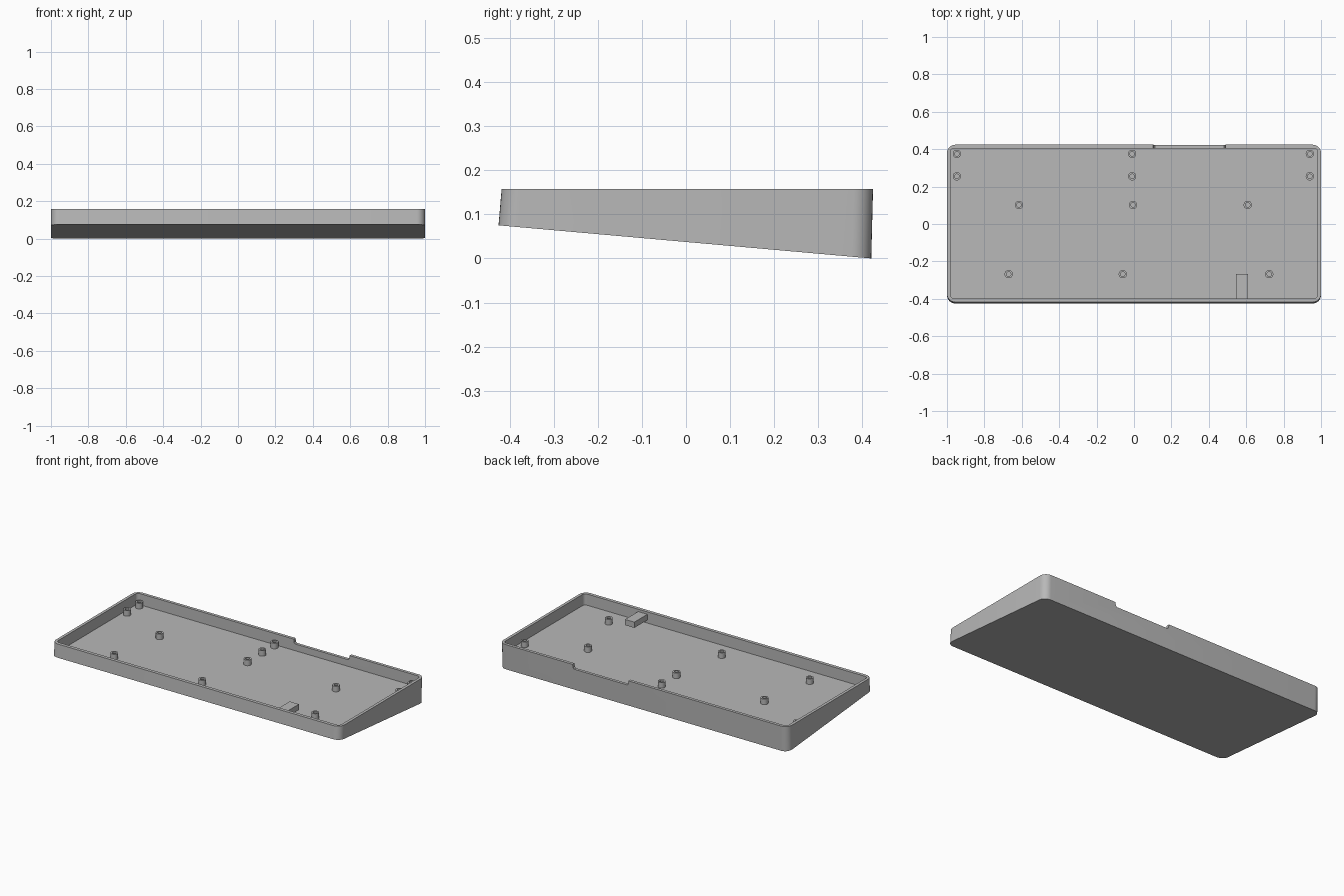
import bpy
import bmesh
from math import cos, sin, pi, radians

cube = bpy.data.objects.get("Cube")
if cube:
    bpy.data.objects.remove(cube, do_unlink=True)

TOP = 0.157
FLOOR = 0.087

grey = bpy.data.materials.new("matte_grey")
grey.use_nodes = True
colour = (0.48, 0.48, 0.48, 1)
grey.diffuse_color = colour
grey.node_tree.nodes["Principled BSDF"].inputs["Base Color"].default_value = colour


def make_object(name, bm):
    bmesh.ops.recalc_face_normals(bm, faces=bm.faces)
    mesh = bpy.data.meshes.new(name)
    bm.to_mesh(mesh)
    bm.free()
    mesh.materials.append(grey)
    obj = bpy.data.objects.new(name, mesh)
    bpy.context.collection.objects.link(obj)
    return obj


def smooth(obj):
    bpy.ops.object.select_all(action="DESELECT")
    obj.select_set(True)
    bpy.context.view_layer.objects.active = obj
    bpy.ops.object.shade_smooth_by_angle(angle=radians(30))


def rounded_rect(half_x, y0, y1, radius, height, steps=8):
    """Rounded rectangle; height maps y to z."""
    points = []
    corners = ((half_x - radius, y1 - radius), (radius - half_x, y1 - radius),
               (radius - half_x, y0 + radius), (half_x - radius, y0 + radius))
    for quarter, (cx, cy) in enumerate(corners):
        for i in range(steps + 1):
            a = (quarter + i / steps) * pi / 2
            x, y = cx + radius * cos(a), cy + radius * sin(a)
            points.append((x, y, height(y)))
    return points


def circle(radius, z, sides=24):
    return [(radius * cos(2 * pi * i / sides), radius * sin(2 * pi * i / sides), z)
            for i in range(sides)]


def loft(bm, loops, cap_start=False, cap_end=False):
    rings = [[bm.verts.new(p) for p in loop] for loop in loops]
    for a, b in zip(rings, rings[1:]):
        for i in range(len(a)):
            j = (i + 1) % len(a)
            bm.faces.new((a[i], a[j], b[j], b[i]))
    if cap_start:
        bm.faces.new(rings[0])
    if cap_end:
        bm.faces.new(rings[-1])


# Wedge-shaped tray with a sloping underside and a level floor
bm = bmesh.new()
loft(bm, [
    rounded_rect(1, -0.425, 0.42, 0.045, lambda y: 0.075 * (0.42 - y) / 0.845),
    rounded_rect(1, -0.418, 0.424, 0.045, lambda y: TOP),
    rounded_rect(0.982, -0.397, 0.405, 0.02, lambda y: TOP),
    rounded_rect(0.982, -0.397, 0.405, 0.02, lambda y: FLOOR),
], True, True)
tray = make_object("tray", bm)

# Cable notch in the back wall, with sloped ends
bm = bmesh.new()
profile = ((0.112, 0.129), (0.105, 0.136), (0.098, 0.2),
           (0.494, 0.2), (0.487, 0.136), (0.48, 0.129))
loft(bm, [[(x, y, z) for x, z in profile] for y in (0.38, 0.45)], True, True)
cutter = make_object("notch_cutter", bm)
cutter.hide_render = True
cutter.hide_viewport = True
cut = tray.modifiers.new("notch", "BOOLEAN")
cut.operation = "DIFFERENCE"
cut.solver = "EXACT"
cut.object = cutter
bpy.context.view_layer.objects.active = tray
tray.select_set(True)
bpy.ops.object.modifier_apply(modifier=cut.name)
bpy.data.objects.remove(cutter, do_unlink=True)
smooth(tray)

# Hollow screw posts, in rows of three
rows = {0.375: (-0.947, -0.01, 0.94), 0.255: (-0.947, -0.01, 0.94),
        0.102: (-0.615, -0.005, 0.608), -0.268: (-0.67, -0.06, 0.723)}
for y, xs in rows.items():
    for x in xs:
        bm = bmesh.new()
        loft(bm, [circle(0.022, FLOOR), circle(0.022, 0.122),
                  circle(0.012, 0.122), circle(0.012, FLOOR)])
        post = make_object("screw_post", bm)
        post.location = (x, y, 0)
        smooth(post)

# Support tab reaching inward from the front wall
bm = bmesh.new()
loft(bm, [[(x, y, z) for x, y in ((0.546, -0.4), (0.61, -0.4), (0.61, -0.268), (0.546, -0.268))]
          for z in (0.106, 0.142)], True, True)
make_object("support_tab", bm)
